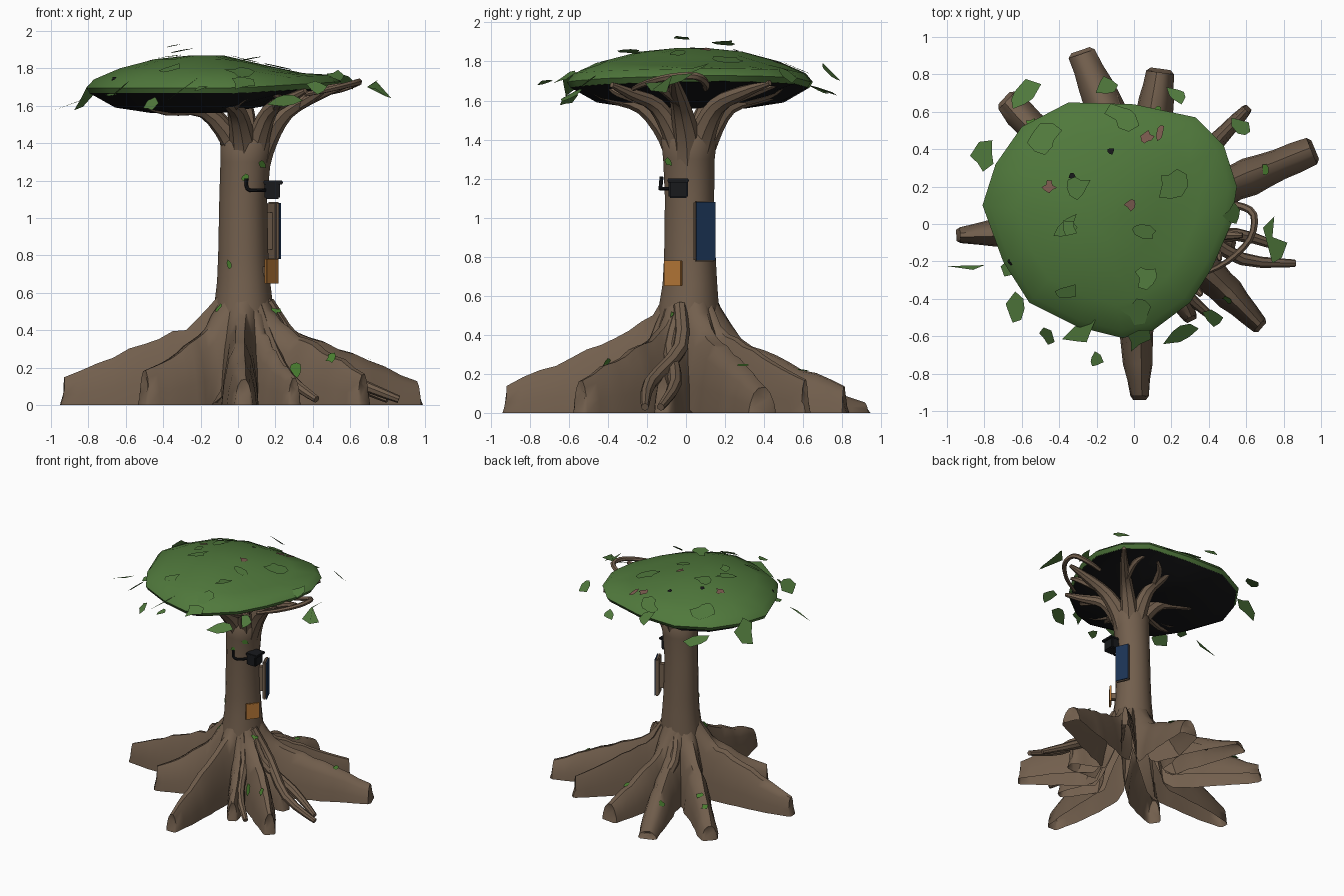
import bpy, bmesh, math, random
from mathutils import Vector, Matrix
from mathutils.bvhtree import BVHTree

random.seed(7)
if "Cube" in bpy.data.objects:
    bpy.data.objects.remove(bpy.data.objects["Cube"])


def material(name, rgb):
    m = bpy.data.materials.new(name)
    m.use_nodes = True
    m.diffuse_color = (*rgb, 1)
    bsdf = next(n for n in m.node_tree.nodes if n.type == "BSDF_PRINCIPLED")
    bsdf.inputs["Base Color"].default_value = (*rgb, 1)
    return m


BARK = material("bark brown", (0.17, 0.115, 0.075))
GREEN = material("leaf green", (0.08, 0.19, 0.045))
MOSS = material("moss green", (0.07, 0.22, 0.03))
DARK = material("shadow black", (0.008, 0.008, 0.009))
BLACK = material("metal black", (0.009, 0.01, 0.012))
BLUE = material("panel blue", (0.011, 0.033, 0.09))
ORANGE = material("sign orange", (0.5, 0.2, 0.04))
MAUVE = material("fungus mauve", (0.19, 0.1, 0.075))


def finish(name, bm, mat, angle=40):
    bmesh.ops.recalc_face_normals(bm, faces=bm.faces)
    me = bpy.data.meshes.new(name)
    bm.to_mesh(me)
    bm.free()
    me.materials.append(mat)
    me.shade_smooth()
    me.set_sharp_from_angle(angle=math.radians(angle))
    ob = bpy.data.objects.new(name, me)
    bpy.context.collection.objects.link(ob)
    return ob


def loft(name, rings, mat, caps=(True, True), angle=40, closed=True):
    """Skin a list of point rings (or open arches) of equal length."""
    bm = bmesh.new()
    rows = [[bm.verts.new(p) for p in ring] for ring in rings]
    for a, b in zip(rows, rows[1:]):
        for i in range(len(a) if closed else len(a) - 1):
            j = (i + 1) % len(a)
            bm.faces.new((a[i], a[j], b[j], b[i]))
    for row, cap in zip((rows[0], rows[-1]), caps):
        if cap:
            bm.faces.new(row)
    return finish(name, bm, mat, angle)


def tube(name, pts, radii, mat=BARK, sides=8, smooth=3):
    """Round tapered tube along a softened path."""
    pts = [Vector(p) for p in pts]
    path, rad = [], []
    n = len(pts)
    for i in range(n - 1):
        p0, p1, p2, p3 = pts[max(i - 1, 0)], pts[i], pts[i + 1], pts[min(i + 2, n - 1)]
        for k in range(smooth):
            t = k / smooth
            path.append(0.5 * (2 * p1 + (p2 - p0) * t + (2 * p0 - 5 * p1 + 4 * p2 - p3) * t * t
                               + (3 * p1 - p0 - 3 * p2 + p3) * t ** 3))
            rad.append(radii[i] * (1 - t) + radii[i + 1] * t)
    path.append(pts[-1])
    rad.append(radii[-1])
    rings = []
    for i, p in enumerate(path):
        d = (path[min(i + 1, len(path) - 1)] - path[max(i - 1, 0)]).normalized()
        u = d.orthogonal().normalized() if i == 0 else (u - d * u.dot(d)).normalized()
        v = d.cross(u)
        rings.append([p + rad[i] * (u * math.cos(a) + v * math.sin(a))
                      for a in (2 * math.pi * k / sides for k in range(sides))])
    return loft(name, rings, mat)


def box(name, centre, size, mat, bevel=0.0, turn=0.0):
    bm = bmesh.new()
    bmesh.ops.create_cube(bm, size=1, matrix=Matrix.Translation(centre)
                          @ Matrix.Rotation(turn, 4, "Z") @ Matrix.Diagonal((*size, 1)))
    if bevel:
        bmesh.ops.bevel(bm, geom=bm.edges[:], offset=bevel, segments=2, affect="EDGES")
    return finish(name, bm, mat)


def plate(name, pos, normal, size, mat, stretch=1.0, points=9):
    """Thin ragged leaf or patch facing along the normal."""
    bm = bmesh.new()
    rot = Vector(normal).to_track_quat("Z", "Y").to_matrix() @ Matrix.Rotation(random.uniform(0, 6.28), 3, "Z")
    verts = []
    for k in range(points):
        a = 2 * math.pi * k / points
        r = size * random.uniform(0.5, 1.3)
        verts.append(bm.verts.new(Vector(pos) + rot @ Vector((r * math.cos(a) * stretch, r * math.sin(a), 0))))
    bm.faces.new(verts)
    return finish(name, bm, mat)


# Trunk, open below: z, centre x, centre y, radius
TRUNK = [(0.42, 0.03, 0.01, 0.165), (0.55, 0.03, 0.015, 0.155), (0.66, 0.03, 0.02, 0.142),
         (0.8, 0.028, 0.02, 0.134), (1.1, 0.028, 0.018, 0.128), (1.3, 0.04, 0.015, 0.134),
         (1.4, 0.05, 0.015, 0.145), (1.45, 0.055, 0.015, 0.11)]
wood = [loft("trunk", [[(cx + r * math.cos(a) * (1 + 0.04 * math.sin(3 * a)), cy + r * math.sin(a), z)
                        for a in (2 * math.pi * k / 18 for k in range(18))] for z, cx, cy, r in TRUNK],
             BARK, (False, True), 60)]

# Buttress roots, hollow below: ridge height follows distance from the trunk
PROFILE = [(0.09, 0.68), (0.14, 0.59), (0.2, 0.49), (0.3, 0.41), (0.45, 0.345), (0.62, 0.275), (0.8, 0.2), (0.95, 0.13), (1.1, 0.13)]
ARCH = [(-1, 0), (-0.88, 0.35), (-0.62, 0.75), (-0.25, 0.97), (0.25, 1), (0.6, 0.78), (0.9, 0.35), (1, 0)]


def ridge(d):
    for (a, ha), (b, hb) in zip(PROFILE, PROFILE[1:]):
        if d <= b:
            return ha + (hb - ha) * max(0, d - a) / (b - a)
    return PROFILE[-1][1]


def root(name, tip, width, scale=1.0, bend=0.0, taper=0.45):
    c, tip = Vector((0.03, 0.01, 0)), Vector((*tip, 0))
    out = (tip - c).normalized()
    side = Vector((-out.y, out.x, 0))
    length = (tip - c).length
    rings = []
    for k in range(13):
        t = k / 12
        d = 0.09 + (length - 0.09) * t ** 1.25
        h = ridge(d) * (scale + (1 - scale) * (1 - t)) * random.uniform(0.95, 1.04)
        low = max(0, 0.42 * (1 - (d - 0.09) / 0.17))
        w = width * (1.35 - 0.3 * t - taper * t ** 5) * random.uniform(0.92, 1.08)
        p = c + out * d + side * bend * math.sin(math.pi * t)
        rings.append([p + side * w * s + Vector((0, 0, low + (h - low) * f)) for s, f in ARCH])
    rings.append([p + out * (0.02 - 0.03 * f) + side * w * 0.7 * s + Vector((0, 0, h * f * 0.7)) for s, f in ARCH])
    wood.append(loft(name, rings, BARK, (False, True), 50, False))


root("left_root", (0.95, 0.39), 0.085, 1.05, 0, 0.1)
root("right_root", (-0.93, -0.06), 0.075, 1.1)
root("front_root", (0.03, -0.92), 0.08, 1.0, -0.02)
root("front_left_root", (0.67, -0.54), 0.08, 0.95, 0.03)
root("front_right_root", (-0.5, -0.36), 0.09, 0.72)
root("back_right_root", (-0.68, 0.66), 0.085, 0.85, 0.02, 0.25)
root("back_root", (-0.28, 0.91), 0.09, 0.45, -0.03, 0.2)
root("back_left_root", (0.14, 0.81), 0.09, 0.72, 0, 0.25)
root("small_front_root", (0.3, -0.5), 0.06, 0.5)
root("small_left_root", (0.52, -0.12), 0.07, 0.6)
root("slim_left_root", (0.6, 0.61), 0.045, 0.9)

# Thin roots winding over the buttresses
for i, (x, y, b) in enumerate([(0.86, -0.21, 0.05), (0.8, -0.13, -0.04), (0.42, -0.5, 0.04), (-0.12, 0.72, 0.03)]):
    wood.append(tube(f"thin_root_{i}", [(0.03 + x * 0.15, y * 0.15, 0.55), (x * 0.35 - y * b, y * 0.35 + x * b, 0.33),
                                        (x * 0.68 + y * b, y * 0.68 - x * b, 0.15), (x, y, 0.03)],
                     (0.035, 0.04, 0.035, 0.02)))

# Branches fanning out under the crown
for i, (x, y, z, r) in enumerate([(0.58, -0.06, 1.71, 0.07), (0.46, 0.43, 1.69, 0.068), (0.02, 0.58, 1.67, 0.066),
                                  (-0.52, 0.32, 1.63, 0.062), (-0.55, -0.2, 1.62, 0.058),
                                  (-0.1, -0.54, 1.67, 0.07), (0.36, -0.38, 1.68, 0.06)]):
    dx, dy = x - 0.05, y - 0.015
    n = math.hypot(dx, dy)
    ux, uy = dx / n, dy / n
    wood.append(tube(f"branch_{i}", [(0.05 + ux * 0.04, 0.015 + uy * 0.04, 1.26), (0.05 + ux * 0.095, 0.015 + uy * 0.095, 1.42),
                                     (0.05 + dx * 0.39, dy * 0.39, 1.575), (0.05 + dx * 0.72, dy * 0.72, z - 0.045), (x, y, z)],
                     (r * 1.1, r, r * 0.72, r * 0.5, 0.014)))
    s = 1 if i % 2 else -1
    tube(f"twig_{i}", [(0.05 + dx * 0.5, dy * 0.5, 1.595), (0.05 + dx * 0.75 - uy * 0.08 * s, dy * 0.75 + ux * 0.08 * s, z - 0.04),
                       (x - uy * 0.15 * s - ux * 0.1, y + ux * 0.15 * s - uy * 0.1, z - 0.01)], (0.03, 0.022, 0.01), sides=6)
tube("looped_branch", [(0.42, 0.1, 1.66), (0.55, 0.1, 1.69), (0.64, 0.05, 1.725), (0.62, -0.08, 1.72), (0.5, -0.2, 1.69),
                       (0.36, -0.27, 1.66)], (0.015, 0.02, 0.02, 0.018, 0.016, 0.012), sides=6)

# Crown: lopsided dome with a dark hollow-looking underside
RIM = [(-0.81, 0.1), (-0.74, 0.32), (-0.6, 0.52), (-0.35, 0.65), (0, 0.64), (0.33, 0.57), (0.48, 0.42), (0.55, 0.2),
       (0.52, 0), (0.42, -0.23), (0.3, -0.42), (0.1, -0.57), (-0.06, -0.61), (-0.3, -0.55), (-0.56, -0.42), (-0.7, -0.2)]


def crown_ring(s, z, sink):
    """Scaled rim; sink shifts the left half, and the rim itself lifts there."""
    ring = []
    for x, y in RIM:
        px, py = -0.17 + (x + 0.17) * s, 0.03 + (y - 0.03) * s
        ring.append((px, py, z + 0.06 * max(0, px) * (s > 0.9) + sink * max(0, px + 0.08)))
    return ring


crown = loft("crown", [crown_ring(*v) for v in [(0.97, 1.665, 0), (1, 1.695, 0), (0.94, 1.74, -0.01), (0.72, 1.8, -0.06),
                                                (0.42, 1.85, -0.14), (0.14, 1.868, -0.1)]], GREEN, (False, True), 50)
loft("crown_underside", [crown_ring(*v) for v in [(0.975, 1.667, 0), (0.76, 1.59, 0.2), (0.45, 1.56, 0.17),
                                                  (0.1, 1.56, 0.1)]], DARK, (False, True), 50)

# Ragged leaves hanging around the rim
for i, (x, y, z, s) in enumerate([(-0.6, 0.68, 1.66, 0.08), (-0.8, 0.36, 1.67, 0.08), (-0.63, -0.46, 1.69, 0.07),
                                  (-0.46, -0.6, 1.61, 0.055), (-0.28, -0.58, 1.7, 0.085), (-0.21, -0.73, 1.69, 0.04),
                                  (0.02, -0.62, 1.72, 0.055), (0.26, -0.58, 1.63, 0.08), (0.43, -0.5, 1.7, 0.06),
                                  (0.53, 0.05, 1.76, 0.05), (0.57, 0.52, 1.73, 0.05), (0.23, 0.69, 1.65, 0.055),
                                  (-0.14, 0.74, 1.74, 0.065), (-0.68, -0.24, 1.66, 0.045)]):
    tilt = (x * 0.7 + random.uniform(-0.4, 0.4), y * 0.7 + random.uniform(-0.4, 0.4), 0.75)
    plate(f"rim_leaf_{i}", (x, y, z), tilt, s, GREEN, 1.25, 7)

# Nearly level leaves floating just above the crown
for i, (x, y, z) in enumerate([(-0.35, -0.02, 1.92), (-0.3, 0.2, 1.895), (0.06, -0.28, 1.85)]):
    plate(f"floating_leaf_{i}", (x, y, z), (-0.2, 0.05, 1), 0.06, GREEN)

# Long narrow leaves at the two sides
for name, corners in [("left_leaf", [(0.69, -0.02, 1.7), (0.75, 0.04, 1.74), (0.74, -0.07, 1.73), (0.82, -0.1, 1.64),
                                     (0.79, -0.18, 1.65), (0.74, -0.21, 1.69)]),
                      ("right_leaf", [(-1.0, -0.225, 1.57), (-0.8, -0.22, 1.645), (-0.86, -0.245, 1.62)])]:
    bm = bmesh.new()
    bm.faces.new([bm.verts.new(p) for p in corners])
    finish(name, bm, GREEN)


def stick(name, start, direction, targets, size, mat, stretch=1.0):
    """Lay a patch on the first surface hit by a ray."""
    best = None
    for tree in targets:
        hit = tree.ray_cast(Vector(start), Vector(direction))
        if hit[0] and (best is None or hit[3] < best[3]):
            best = hit
    if best:
        n = best[1] if best[1].dot(Vector(direction)) < 0 else -best[1]
        plate(name, best[0] + n * 0.009, n, size, mat, stretch)


def tree_of(ob):
    return BVHTree.FromPolygons([v.co for v in ob.data.vertices], [p.vertices[:] for p in ob.data.polygons])


# Leaves, mauve fungus and dark holes lying on the crown
top = [tree_of(crown)]
for i, (x, y, s, k) in enumerate([(-0.47, 0.45, 0.085, 1), (0.2, 0.22, 0.09, 1), (-0.36, -0.01, 0.05, 1.6), (0.05, -0.04, 0.035, 2.2),
                                  (-0.37, -0.36, 0.05, 1.7), (0.02, -0.46, 0.08, 1), (-0.06, 0.57, 0.08, 1)]):
    stick(f"crown_leaf_{i}", (x, y, 3), (0, 0, -1), top, s, GREEN, k)
for i, (x, y, s, k) in enumerate([(0.07, 0.46, 0.03, 1.3), (0.14, 0.49, 0.03, 1.5), (-0.45, 0.2, 0.03, 1.2), (-0.02, 0.11, 0.033, 1)]):
    stick(f"fungus_{i}", (x, y, 3), (0, 0, -1), top, s, MAUVE, k)
for i, (x, y) in enumerate([(-0.12, 0.39), (-0.33, 0.25), (-0.66, -0.2)]):
    stick(f"dark_hole_{i}", (x, y, 3), (0, 0, -1), top, 0.018, DARK)

# Moss patches on trunk and roots
bark = [tree_of(o) for o in wood]
for i, (x, z, s) in enumerate([(-0.04, 0.75, 0.025), (0.12, 1.29, 0.03), (0.04, 1.22, 0.022), (-0.1, 0.51, 0.03),
                               (0.2, 0.5, 0.025), (0.32, 0.18, 0.045), (0.5, 0.25, 0.03)]):
    stick(f"front_moss_{i}", (x, -2, z), (0, 1, 0), bark, s, MOSS)
for i, (x, y, s) in enumerate([(0.7, 0.29, 0.03), (-0.2, 0.62, 0.03), (0.13, 0.6, 0.03), (-0.45, 0.45, 0.03), (-0.55, 0.53, 0.03)]):
    stick(f"root_moss_{i}", (x, y, 1), (0, 0, -1), bark, s, MOSS)

# Slim panel and sign, turned to follow the trunk, on short brackets
box("panel_bracket", (0.155, 0.08, 0.93), (0.06, 0.04, 0.2), BARK, 0, 0.42)
box("panel_housing", (0.19, 0.095, 0.93), (0.03, 0.115, 0.31), BARK, 0.008, 0.42)
box("blue_panel", (0.204, 0.101, 0.93), (0.008, 0.108, 0.3), BLUE, 0, 0.42)
box("sign_bracket", (0.155, -0.055, 0.715), (0.05, 0.04, 0.05), BARK, 0, -0.65)
box("orange_sign", (0.18, -0.065, 0.715), (0.016, 0.11, 0.13), ORANGE, 0.003, -0.65)

# Camera on a bent arm
box("camera_body", (0.183, -0.04, 1.148), (0.085, 0.1, 0.095), BLACK, 0.008)
box("camera_hood", (0.188, -0.04, 1.19), (0.105, 0.11, 0.02), BLACK, 0.004)
tube("camera_arm", [(0.045, -0.125, 1.21), (0.05, -0.13, 1.155), (0.1, -0.125, 1.148), (0.16, -0.06, 1.15)],
     (0.01, 0.01, 0.01, 0.01), BLACK, 8)
